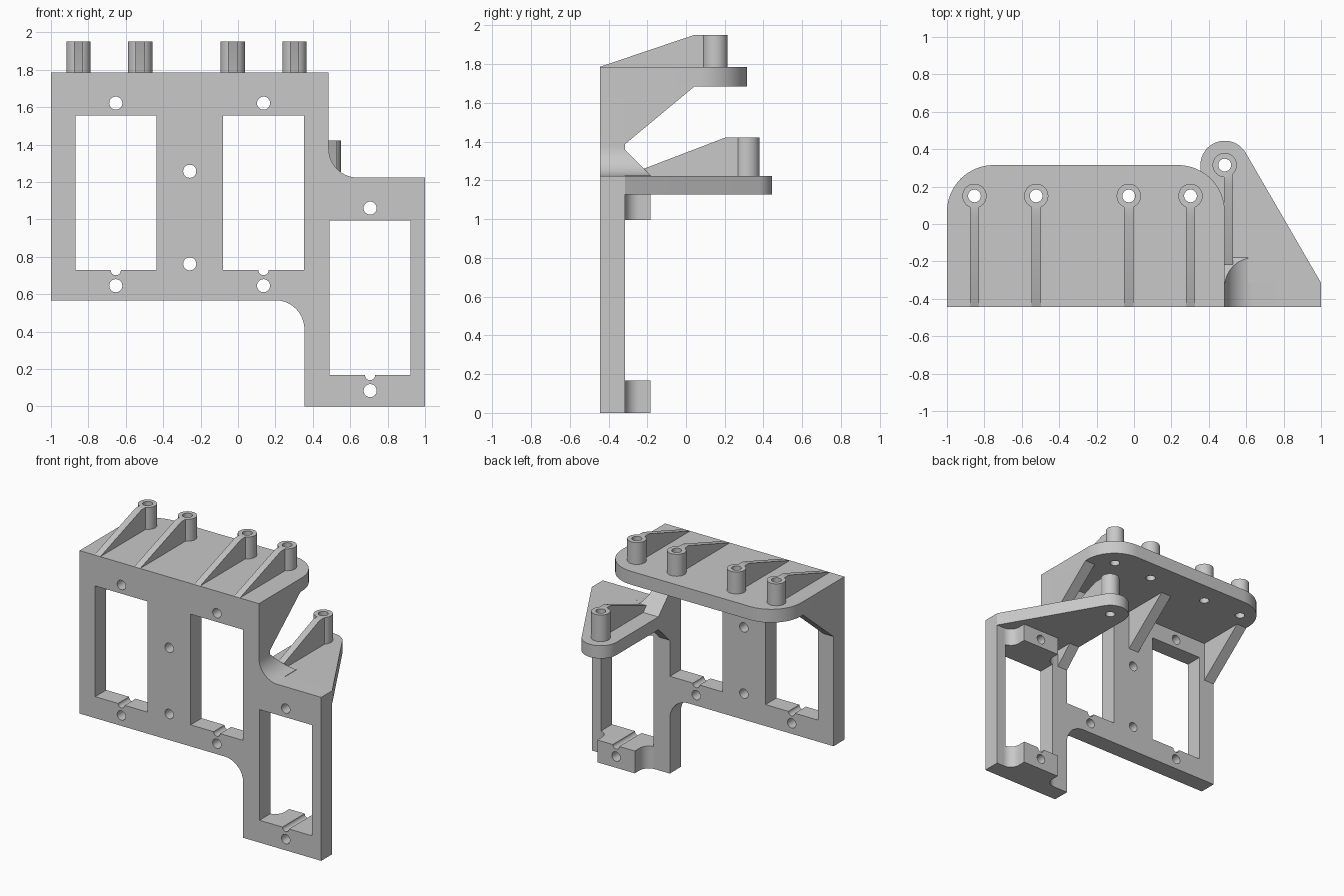
import bpy, bmesh, math
from mathutils import Vector

if "Cube" in bpy.data.objects:
    bpy.data.objects.remove(bpy.data.objects["Cube"], do_unlink=True)

grey = bpy.data.materials.new("light grey")
grey.use_nodes = True
grey.diffuse_color = (0.58, 0.58, 0.58, 1)
grey.node_tree.nodes["Principled BSDF"].inputs["Base Color"].default_value = grey.diffuse_color

FRONT, BACK = -0.445, -0.315          # faces of the front plate
SHELF, TOP = 1.686, 1.786             # upper shelf
LEDGE, LEDGE_TOP = 1.127, 1.223       # lower shelf
BLOCK_BACK = -0.182
parts = []


def arc(cx, cy, r, start, end, n=16):
    angles = [math.radians(start + (end - start) * i / n) for i in range(n + 1)]
    return [(cx + r * math.cos(a), cy + r * math.sin(a)) for a in angles]


def add_prism(bm, outline, axis, low, high):
    """Extrude a closed outline along one axis."""
    place = {"x": lambda u, v, d: Vector((d, u, v)),
             "y": lambda u, v, d: Vector((u, d, v)),
             "z": lambda u, v, d: Vector((u, v, d))}[axis]
    a = [bm.verts.new(place(u, v, low)) for u, v in outline]
    b = [bm.verts.new(place(u, v, high)) for u, v in outline]
    bm.faces.new(a)
    bm.faces.new(b[::-1])
    for i in range(len(a)):
        j = (i + 1) % len(a)
        bm.faces.new((a[i], b[i], b[j], a[j]))


def make(name, prisms, cutter=False):
    bm = bmesh.new()
    for p in prisms:
        add_prism(bm, *p)
    bmesh.ops.recalc_face_normals(bm, faces=bm.faces)
    mesh = bpy.data.meshes.new(name)
    bm.to_mesh(mesh)
    bm.free()
    mesh.materials.append(grey)
    obj = bpy.data.objects.new(name, mesh)
    bpy.context.collection.objects.link(obj)
    if cutter:
        obj.hide_render = True
    else:
        parts.append(obj)
    return obj


def activate(obj):
    bpy.ops.object.select_all(action='DESELECT')
    obj.select_set(True)
    bpy.context.view_layer.objects.active = obj


def cut(obj, *cutters):
    activate(obj)
    for c in cutters:
        mod = obj.modifiers.new("cut", 'BOOLEAN')
        mod.operation = 'DIFFERENCE'
        mod.solver = 'EXACT'
        mod.object = c
        bpy.ops.object.modifier_apply(modifier=mod.name)


def circle(x, y, r, n=32):
    return arc(x, y, r, 0, 360 * (n - 1) / n, n - 1)


def rect(x0, x1, y0, y1):
    return [(x0, y0), (x1, y0), (x1, y1), (x0, y1)]


# Cutters: windows, screw holes with cable notches, post bores
windows = [(-0.87, 0.728), (-0.08, 0.728), (0.49, 0.167)]
WIDE, TALL = 0.433, 0.828
window_cutter = make("window_cutter", [
    (rect(x, x + WIDE, z, z + TALL), "y", -0.6, 0) for x, z in windows], True)
bores = [(circle(-0.258, z, 0.035), "y", -0.6, 0) for z in (0.762, 1.257)]
for x, z in windows:
    mid = x + WIDE / 2
    bores += [(circle(mid, z - 0.083, 0.035), "y", -0.6, 0),
              (circle(mid, z + 0.893, 0.035), "y", -0.6, 0),
              (circle(mid, z, 0.027), "y", -0.6, 0)]
bore_cutter = make("bore_cutter", bores, True)
posts = [(x, 0.15, TOP, 1.95) for x in (-0.853, -0.523, -0.028, 0.302)]
posts.append((0.485, 0.315, LEDGE_TOP, 1.422))
post_cutter = make("post_cutter", [
    (circle(x, y, 0.034), "z", 1.0, 2.2) for x, y, _, _ in posts], True)
fillet_cutter = make("fillet_cutter", [
    (circle(0.64, LEDGE_TOP + 0.155, 0.155, 64), "y", -0.6, 0)], True)

# Front plate with stepped outline
outline = [(-1, 0.567)] + arc(0.2, 0.412, 0.155, 90, 0)
outline += [(0.355, 0), (1, 0), (1, LEDGE_TOP)]
outline += arc(0.64, LEDGE_TOP + 0.155, 0.155, 270, 180) + [(0.485, TOP), (-1, TOP)]
plate = make("front_plate", [(outline, "y", FRONT, BACK)])
cut(plate, window_cutter, bore_cutter)

# Upper shelf with rounded rear corners
outline = [(-1, BACK), (0.485, BACK)] + arc(0.235, 0.065, 0.25, 0, 90)
outline += arc(-0.75, 0.065, 0.25, 90, 180)
cut(make("upper_shelf", [(outline, "z", SHELF, TOP)]), post_cutter)

# Lower shelf tapering to a round end
outline = [(0.355, BACK), (1, BACK)] + arc(0.485, 0.315, 0.13, 30, 180, 24)
cut(make("lower_shelf", [(outline, "z", LEDGE, LEDGE_TOP)]), post_cutter)

# Hollow posts, each with a sloping rib
for i, (x, y, z0, z1) in enumerate(posts):
    cut(make(f"post_{i + 1}", [(circle(x, y, 0.065), "z", z0, z1)]), post_cutter)
    upper = z0 == TOP
    start, mid = (FRONT, x) if upper else (BACK, x + 0.02)
    slope = [(start, z0), (y - 0.045, z0), (y - 0.045, z1), (y - 0.11, z1)]
    make(f"post_rib_{i + 1}", [(slope, "x", mid - 0.025, mid + 0.025)])

# Gussets under both shelves
brace = [(BACK, 1.387), (0.045, SHELF), (BACK, SHELF)]
for name, x in (("right", -1), ("middle", -0.303), ("left", 0.4)):
    make(f"{name}_gusset", [(brace, "x", x, x + 0.085)])
brace = [(BACK, 0.997), (BLOCK_BACK, LEDGE), (BACK, LEDGE)]
make("lower_gusset", [(brace, "x", 0.355, 0.44)])

# Chamfered corner web above the lower shelf
web = [(BACK, LEDGE_TOP), (-0.18, LEDGE_TOP), (BACK, 1.358)]
cut(make("corner_web", [(web, "x", 0.355, 0.61)]), fillet_cutter)

# Mounting blocks with hollow-curved sides
curve = arc(0.155 + 0.075, BACK + 0.075, 0.075, 270, 180)
half = curve + [(0.155, BLOCK_BACK)]
MID = 0.49 + WIDE / 2
outline = [(MID + u, v) for u, v in half] + [(MID - u, v) for u, v in reversed(half)]
for name, z0, z1 in (("lower", 0, 0.167), ("upper", 0.995, LEDGE)):
    cut(make(f"{name}_mounting_block", [(outline, "z", z0, z1)]), bore_cutter)

# Smooth the round surfaces, keep edges sharp, drop the cutters
for obj in parts:
    activate(obj)
    bpy.ops.object.shade_smooth_by_angle(angle=math.radians(30))
for c in (window_cutter, bore_cutter, post_cutter, fillet_cutter):
    bpy.data.objects.remove(c, do_unlink=True)
